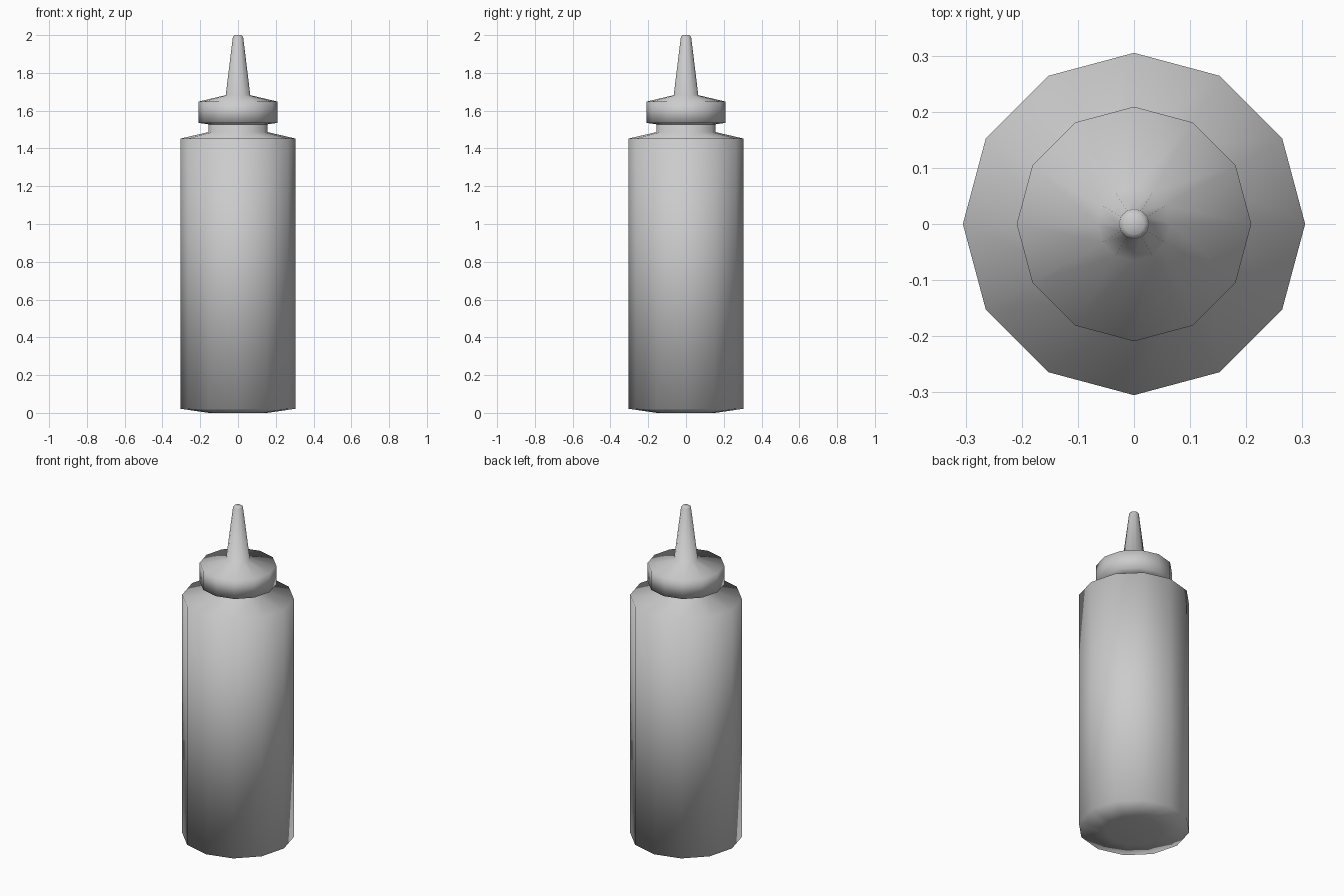
import bpy, bmesh, math

if "Cube" in bpy.data.objects:
    bpy.data.objects.remove(bpy.data.objects["Cube"])

SIDES = 12


def lathe(name, profile):
    """Spin (radius, z) points, listed bottom to top, into a closed smooth solid."""
    bm = bmesh.new()
    rings = []
    for r, z in profile:
        rings.append([bm.verts.new((r * math.cos(a), r * math.sin(a), z))
                      for a in (2 * math.pi * i / SIDES for i in range(SIDES))])
    for low, high in zip(rings, rings[1:]):
        for i in range(SIDES):
            j = (i + 1) % SIDES
            bm.faces.new((low[i], low[j], high[j], high[i]))
    bm.faces.new(rings[0][::-1])
    bm.faces.new(rings[-1])
    bmesh.ops.recalc_face_normals(bm, faces=bm.faces)
    for f in bm.faces:
        f.smooth = True
    mesh = bpy.data.meshes.new(name)
    bm.to_mesh(mesh)
    bm.free()
    obj = bpy.data.objects.new(name, mesh)
    bpy.context.collection.objects.link(obj)
    return obj


# Bottle body with shallow base, sloped shoulder and short neck
lathe("bottle_body", [(0.155, 0.0), (0.305, 0.022), (0.305, 1.452),
                      (0.155, 1.487), (0.155, 1.535)])

# Screw cap with tapered squeeze nozzle
lathe("nozzle_cap", [(0.15, 1.527), (0.209, 1.535), (0.209, 1.648),
                     (0.065, 1.682), (0.027, 1.992), (0.018, 2.0)])
